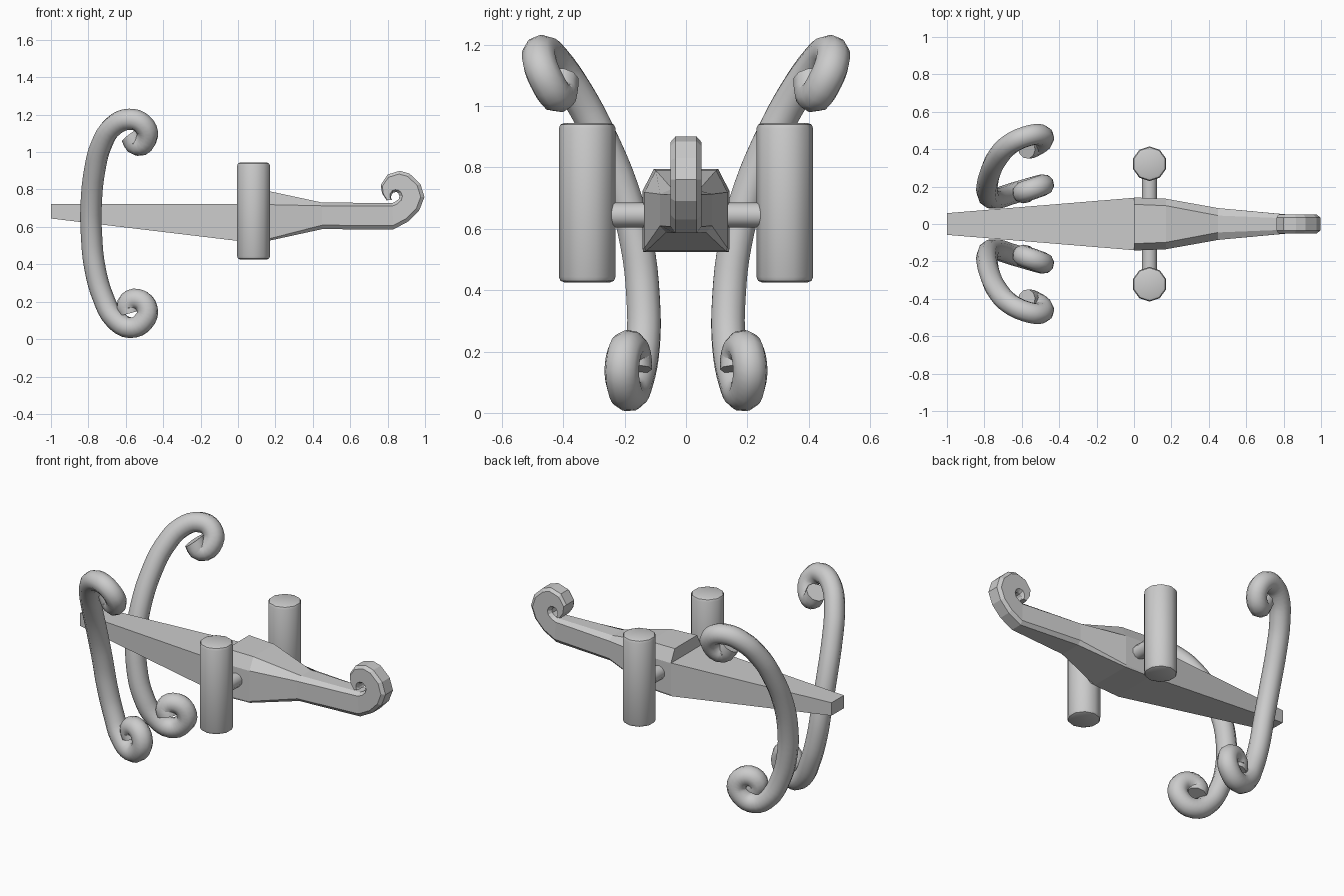
import bpy, bmesh, math
from mathutils import Matrix, Vector

if "Cube" in bpy.data.objects:
    bpy.data.objects.remove(bpy.data.objects["Cube"])


def finish(name, bm, smooth=None):
    bmesh.ops.recalc_face_normals(bm, faces=bm.faces)
    me = bpy.data.meshes.new(name)
    bm.to_mesh(me)
    bm.free()
    ob = bpy.data.objects.new(name, me)
    bpy.context.collection.objects.link(ob)
    if smooth:
        bpy.ops.object.select_all(action='DESELECT')
        ob.select_set(True)
        bpy.context.view_layer.objects.active = ob
        bpy.ops.object.shade_smooth_by_angle(angle=math.radians(smooth))
    return ob


def loft(name, rings):
    bm = bmesh.new()
    loops = [[bm.verts.new(p) for p in r] for r in rings]
    n = len(loops[0])
    for a, b in zip(loops, loops[1:]):
        for i in range(n):
            j = (i + 1) % n
            bm.faces.new((a[i], a[j], b[j], b[i]))
    bm.faces.new(loops[0])
    bm.faces.new(loops[-1])
    return finish(name, bm)


def octagon(outer, inner, b, w, t, fl=.15, fu=.88):
    """Eight-sided section between a keel point and a deck point (x, z)."""
    o, i = Vector((outer[0], 0, outer[1])), Vector((inner[0], 0, inner[1]))
    half = [(o, b), (o.lerp(i, fl), w), (o.lerp(i, fu), w), (i, t)]
    right = [(p.x, h, p.z) for p, h in half]
    return right + [(x, -y, z) for x, y, z in reversed(right)]


def box_ring(x, w, z0, z1):
    return [(x, -w, z0), (x, w, z0), (x, w, z1), (x, -w, z1)]


# Tapered tail
loft("tail_hull", [box_ring(-1, .058, .645, .722), box_ring(0, .14, .525, .722)])

# Raised front body running into the curled bow
rings = [octagon((0, .525), (0, .795), .138, .142, .105, .04, .73),
         octagon((.17, .527), (.17, .79), .13, .135, .098, .04, .73),
         octagon((.45, .588), (.45, .73), .065, .085, .045)]
curl = [((.83, .586), (.825, .728)), ((.912, .63), (.845, .737)),
        ((.97, .69), (.86, .75)), ((.997, .76), (.863, .765)),
        ((.975, .83), (.857, .78)), ((.917, .885), (.848, .786)),
        ((.865, .90), (.838, .785)), ((.80, .88), (.828, .782)),
        ((.763, .825), (.82, .77)), ((.77, .78), (.818, .755)),
        ((.795, .742), (.823, .745))]
rings += [octagon(o, i, .035, .05, .03) for o, i in curl]
loft("front_hull", rings)


def cylinder(name, r, length, matrix, sides, bevel=0):
    bm = bmesh.new()
    bmesh.ops.create_cone(bm, cap_ends=True, segments=sides, radius1=r,
                          radius2=r, depth=length)
    if bevel:
        rim = [e for e in bm.edges if abs(e.verts[0].co.z - e.verts[1].co.z) < 1e-4]
        bmesh.ops.bevel(bm, geom=rim, offset=bevel, segments=2, profile=.5,
                        affect='EDGES')
    bm.transform(matrix)
    return finish(name, bm, 40)


# Centre line of one double-curled arm
ARM = [(-.575, .405, 1.09), (-.535, .415, 1.035), (-.485, .455, 1.085),
       (-.51, .478, 1.15), (-.58, .467, 1.175), (-.665, .425, 1.14),
       (-.73, .355, 1.04), (-.765, .285, .91), (-.785, .205, .72),
       (-.783, .16, .55), (-.765, .14, .38), (-.72, .14, .22),
       (-.66, .16, .11), (-.575, .185, .061), (-.505, .205, .095),
       (-.485, .208, .16), (-.535, .19, .213), (-.592, .17, .185), (-.58, .168, .14)]


def curled_arm(name, side):
    cu = bpy.data.curves.new(name, 'CURVE')
    cu.dimensions = '3D'
    cu.bevel_depth = .057
    cu.bevel_resolution = 3
    cu.resolution_u = 4
    cu.use_fill_caps = True
    sp = cu.splines.new('BEZIER')
    sp.bezier_points.add(len(ARM) - 1)
    for bp, (x, y, z) in zip(sp.bezier_points, ARM):
        bp.co = (x, y * side, z)
        bp.handle_left_type = bp.handle_right_type = 'AUTO'
    sp.use_smooth = True
    ob = bpy.data.objects.new(name, cu)
    bpy.context.collection.objects.link(ob)
    bpy.ops.object.select_all(action='DESELECT')
    ob.select_set(True)
    bpy.context.view_layer.objects.active = ob
    bpy.ops.object.convert(target='MESH')
    bpy.ops.object.shade_smooth_by_angle(angle=math.radians(50))


# Side pods, their struts and the curled arms
for side, label in ((-1, "front"), (1, "back")):
    cylinder(label + "_pod", .0925, .52,
             Matrix.Translation((.083, side * .322, .685)), 10, .018)
    cylinder(label + "_strut", .041, .2,
             Matrix.Translation((.083, side * .14, .645))
             @ Matrix.Rotation(math.pi / 2, 4, 'X'), 10)
    cylinder(label + "_strut_end", .041, .04,
             Matrix.Translation((.083, side * .24, .645))
             @ Matrix.Rotation(math.pi / 2, 4, 'X'), 10)
    curled_arm(label + "_curled_arm", side)
